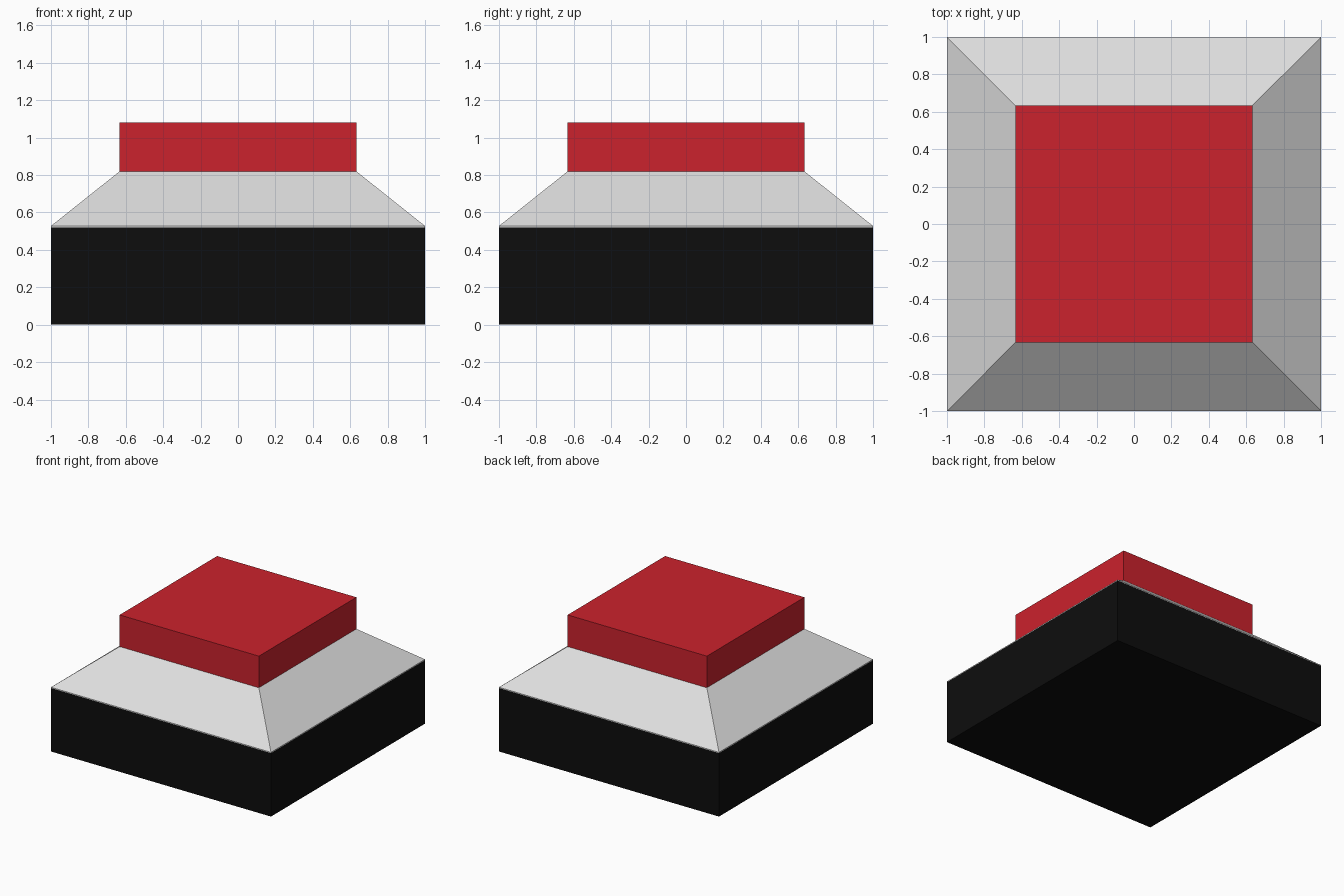
import bpy

if "Cube" in bpy.data.objects:
    bpy.data.objects.remove(bpy.data.objects["Cube"])


def material(name, color):
    m = bpy.data.materials.new(name)
    m.diffuse_color = (*color, 1.0)
    m.use_nodes = True
    m.node_tree.nodes["Principled BSDF"].inputs["Base Color"].default_value = m.diffuse_color
    return m


def square_stack(name, sections, mat):
    """Solid lofted through square sections given as (half_width, z)."""
    verts = [(sx * w, sy * w, z) for w, z in sections
             for sx, sy in ((-1, -1), (1, -1), (1, 1), (-1, 1))]
    faces = [(3, 2, 1, 0)]
    for k in range(len(sections) - 1):
        a = 4 * k
        faces += [(a + i, a + (i + 1) % 4, a + 4 + (i + 1) % 4, a + 4 + i)
                  for i in range(4)]
    n = len(verts)
    faces.append((n - 4, n - 3, n - 2, n - 1))
    mesh = bpy.data.meshes.new(name)
    mesh.from_pydata(verts, [], faces)
    mesh.materials.append(mat)
    obj = bpy.data.objects.new(name, mesh)
    bpy.context.collection.objects.link(obj)
    return obj


black = material("black", (0.004, 0.004, 0.004))
white = material("light_grey", (0.73, 0.73, 0.73))
red = material("red", (0.60, 0.016, 0.026))

# Black box base
square_stack("base", [(1.0, 0.0), (1.0, 0.521)], black)
# Sloped collar with a thin rim
square_stack("collar", [(1.0, 0.521), (1.0, 0.528), (0.633, 0.82)], white)
# Red push button
square_stack("button", [(0.633, 0.82), (0.633, 1.08)], red)
